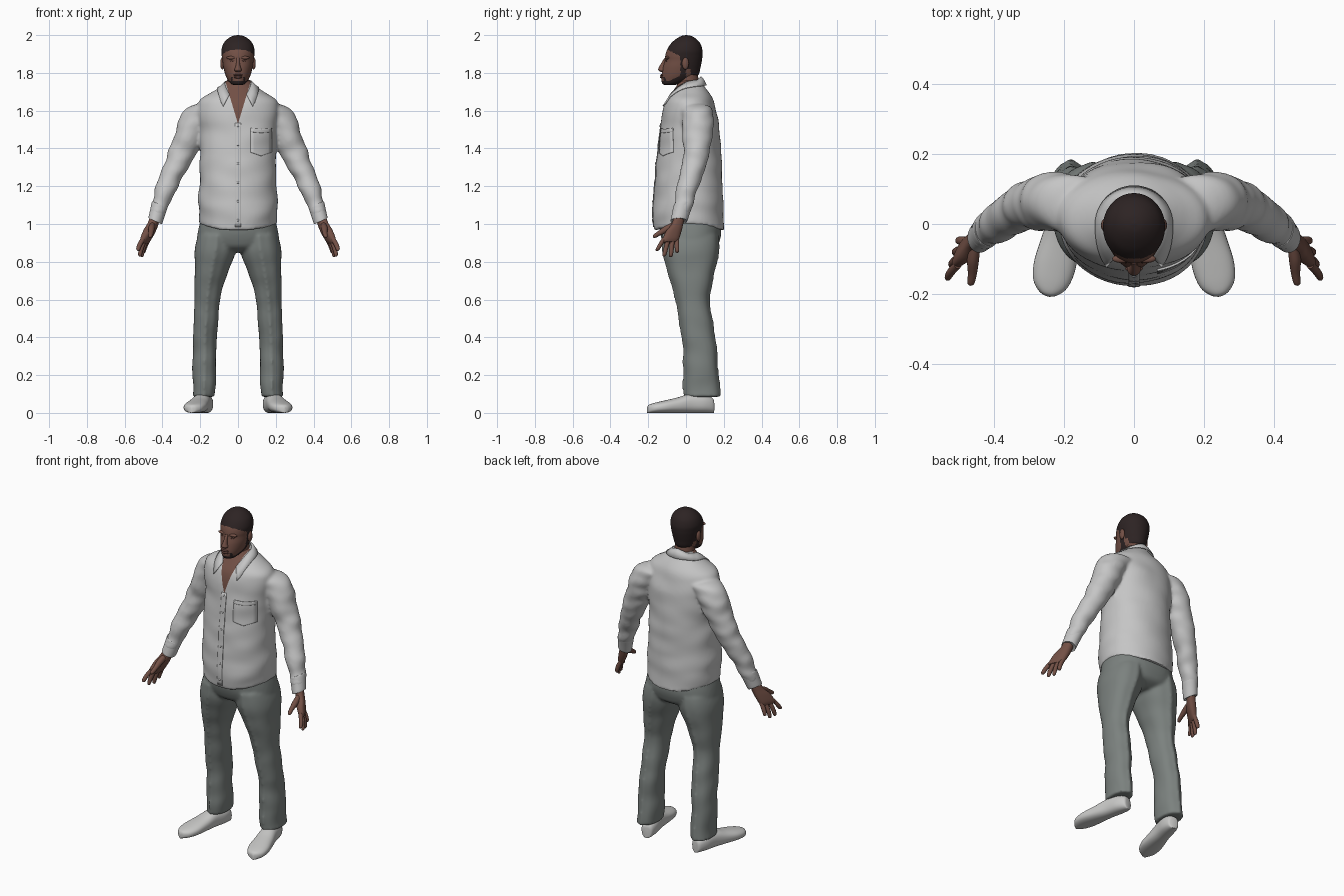
import bpy, bmesh, math
from mathutils import Vector, noise
from mathutils.bvhtree import BVHTree

cube = bpy.data.objects.get("Cube")
if cube:
    bpy.data.objects.remove(cube)

X, Y, Z = Vector((1, 0, 0)), Vector((0, 1, 0)), Vector((0, 0, 1))


def material(name, r, g, b):
    m = bpy.data.materials.new(name)
    m.use_nodes = True
    m.diffuse_color = (r, g, b, 1)
    m.node_tree.nodes["Principled BSDF"].inputs["Base Color"].default_value = (r, g, b, 1)
    return m


SHIRT = material("light grey cloth", 0.56, 0.56, 0.56)
TROUSER = material("grey trouser cloth", 0.2, 0.222, 0.212)
SKIN = material("brown skin", 0.17, 0.08, 0.06)
LIPS = material("dark skin", 0.12, 0.055, 0.044)
HAIR = material("black brown hair", 0.026, 0.017, 0.017)
SHOE = material("pale shoe canvas", 0.58, 0.58, 0.57)


def finish(bm, name, mats, rule=None, mirror=False):
    """Turn a bmesh into a smooth shaded object, coloured by a rule."""
    bmesh.ops.recalc_face_normals(bm, faces=bm.faces)
    for f in bm.faces:
        f.material_index = rule(f.calc_center_median()) if rule else 0
    mesh = bpy.data.meshes.new(name)
    bm.to_mesh(mesh)
    bm.free()
    ob = bpy.data.objects.new(name, mesh)
    bpy.context.collection.objects.link(ob)
    for m in mats:
        mesh.materials.append(m)
    bpy.ops.object.select_all(action='DESELECT')
    ob.select_set(True)
    bpy.context.view_layer.objects.active = ob
    bpy.ops.object.shade_smooth_by_angle(angle=math.radians(50))
    if mirror:
        ob.modifiers.new("Mirror", 'MIRROR').use_mirror_merge = False
    return ob


def weld(name, parts, mats, rule=None, cuts=()):
    """Fuse overlapping parts into one soft skin, cut along colour borders."""
    bm = bmesh.new()
    for ob in parts:
        graph = bpy.context.evaluated_depsgraph_get()
        bm.from_mesh(ob.evaluated_get(graph).to_mesh())
        bpy.data.objects.remove(ob)
    ob = finish(bm, name, [])
    remesh = ob.modifiers.new("Fuse", 'REMESH')
    remesh.mode, remesh.voxel_size = 'VOXEL', 0.009
    ob.modifiers.new("Soften", 'SMOOTH').iterations = 5
    bm = bmesh.new()
    bm.from_mesh(ob.evaluated_get(bpy.context.evaluated_depsgraph_get()).to_mesh())
    bpy.data.objects.remove(ob)
    for point, normal in cuts:
        bmesh.ops.bisect_plane(bm, geom=bm.verts[:] + bm.edges[:] + bm.faces[:],
                               plane_co=point, plane_no=normal)
    return finish(bm, name, mats, rule)


def spline(rings, steps):
    """Catmull-Rom interpolation through the rings."""
    out = []
    for i in range(len(rings) - 1):
        p = [rings[max(0, min(len(rings) - 1, i + k))] for k in (-1, 0, 1, 2)]
        for s in range(steps):
            t = s / steps
            out.append([0.5 * (2 * b + (c - a) * t + (2 * a - 5 * b + 4 * c - d) * t * t
                               + (3 * b - a - 3 * c + d) * t ** 3) for a, b, c, d in zip(*p)])
    return out + [list(rings[-1])]


def loft(name, rings, mats, u=X, v=Y, n=32, power=2, steps=6, fold=0, freq=(9, 9, 9),
         crease=0, warp=None, rule=None, mirror=False):
    """Skin a tube through rings (x, y, z, half size on u, half size on v)."""
    bm = bmesh.new()
    rows = []
    for x, y, z, a, b in spline(rings, steps):
        row = []
        for k in range(n):
            ang = math.tau * k / n
            c, s = math.cos(ang), math.sin(ang)
            off = (u * math.copysign(abs(c) ** (2 / power), c) * max(a, 0.001)
                   + v * math.copysign(abs(s) ** (2 / power), s) * max(b, 0.001))
            p = Vector((x, y, z)) + off
            if fold:
                q = Vector([i * j for i, j in zip(p, freq)])
                p += off.normalized() * fold * noise.noise(q)
            p += v * crease * s * max(0, 1 - abs(c) * 5)
            if warp:
                warp(p)
            row.append(bm.verts.new(p))
        rows.append(row)
    for r, q in zip(rows, rows[1:]):
        for k in range(n):
            bm.faces.new((r[k], r[(k + 1) % n], q[(k + 1) % n], q[k]))
    bm.faces.new(rows[0])
    bm.faces.new(rows[-1])
    return finish(bm, name, mats, rule, mirror)


def upright(rows):
    """Rings from (height, front y, back y, half width)."""
    return [(0, (f + b) / 2, z, w, (b - f) / 2) for z, f, b, w in rows]


def blob(name, loc, size, mat, mirror=False):
    bm = bmesh.new()
    bmesh.ops.create_uvsphere(bm, u_segments=20, v_segments=12, radius=1)
    for vert in bm.verts:
        vert.co = Vector(loc) + Vector([i * j for i, j in zip(vert.co, size)])
    return finish(bm, name, [mat], None, mirror)


def surface(ob):
    return BVHTree.FromPolygons([w.co for w in ob.data.vertices],
                                [p.vertices[:] for p in ob.data.polygons])


def patch(name, tree, outline, mat, lift=0.002, nx=6, nz=24, mirror=False):
    """Thin plate laid on the front of a part; outline(t) gives x0, x1, middle z, end z."""
    bm = bmesh.new()
    grid = []
    for j in range(nz + 1):
        x0, x1, zmid, zend = outline(j / nz)
        row = []
        for i in range(nx + 1):
            t = i / nx
            z = zmid + (zend - zmid) * abs(2 * t - 1)
            hit = tree.ray_cast(Vector((x0 + (x1 - x0) * t, -1, z)), Y)[0]
            row.append(bm.verts.new(hit - Y * lift))
        grid.append(row)
    for r, q in zip(grid, grid[1:]):
        for i in range(nx):
            bm.faces.new((r[i], r[i + 1], q[i + 1], q[i]))
    ob = finish(bm, name, [mat], None, mirror)
    mod = ob.modifiers.new("Thickness", 'SOLIDIFY')
    mod.thickness, mod.offset = lift * 1.6, 0


# Shirt: body and sleeves fused, curved hem, open V neck
def hem(p):
    if p.z < 1.12:
        p.z += 0.035 * min(1, abs(p.x) / 0.2) ** 2 * (1.12 - p.z) / 0.15


def open_neck(c):
    return 1 if c.y < 0.02 and abs(c.x) < (c.z - 1.53) * 0.3 else 0


body = loft("body", upright([
    (0.962, -0.17, 0.203, 0.204), (1.1, -0.175, 0.2, 0.209), (1.2, -0.167, 0.193, 0.206),
    (1.35, -0.153, 0.186, 0.2), (1.45, -0.142, 0.182, 0.203), (1.55, -0.13, 0.172, 0.212),
    (1.62, -0.117, 0.155, 0.216), (1.66, -0.103, 0.141, 0.2), (1.695, -0.08, 0.122, 0.145),
    (1.735, -0.048, 0.095, 0.083), (1.762, -0.033, 0.077, 0.06)]), [], n=96, power=2.12, steps=8,
    fold=0.008, freq=(6, 6, 11), warp=hem)
across = Vector((0.9, 0, 0.43))
arms = loft("arms", [
    (0.1, 0.05, 1.615, 0.05, 0.07), (0.16, 0.056, 1.605, 0.073, 0.083),
    (0.21, 0.062, 1.565, 0.086, 0.084), (0.248, 0.062, 1.485, 0.079, 0.08),
    (0.29, 0.057, 1.39, 0.069, 0.072), (0.333, 0.04, 1.3, 0.061, 0.064),
    (0.38, 0.008, 1.19, 0.053, 0.055), (0.42, -0.018, 1.09, 0.044, 0.05),
    (0.434, -0.027, 1.05, 0.04, 0.045)], [], u=across, n=40, steps=8, fold=0.01,
    freq=(9, 9, 18), mirror=True)
shirt = weld("shirt", [body, arms], [SHIRT, SKIN], open_neck,
             [((0, 0, 1.53), (1, 0, -0.3)), ((0, 0, 1.53), (-1, 0, -0.3))])
cloth = surface(shirt)
patch("button_placket", cloth, lambda t: (-0.016, 0.016, 0.985 + 0.55 * t, 0.985 + 0.55 * t), SHIRT)
patch("chest_pocket", cloth, lambda t: (0.066, 0.178, 1.36 + 0.14 * t, 1.38 + 0.125 * t), SHIRT)
patch("pocket_band", cloth, lambda t: (0.066, 0.178, 1.482 + 0.02 * t, 1.487 + 0.02 * t), SHIRT,
      0.0035, nz=4)
for i in range(6):
    spot = cloth.ray_cast(Vector((0, -1, 1.02 + 0.1 * i)), Y)[0]
    blob("shirt_button", spot - Y * 0.004, (0.006, 0.003, 0.006), SHIRT)
loft("cuffs", [
    (0.413, -0.014, 1.1, 0.04, 0.047), (0.416, -0.016, 1.095, 0.045, 0.051),
    (0.438, -0.036, 1.022, 0.041, 0.046), (0.439, -0.037, 1.018, 0.034, 0.04)],
    [SHIRT], u=across, fold=0.004, mirror=True)

# Folded collar ribbon running round the neck to two front points, resting on the shirt
bm = bmesh.new()
edges = []
for i in range(-32, 33):
    t = abs(i) / 32
    a = math.radians(90 - 142 * t)
    side = -1 if i < 0 else 1
    c, s = math.cos(a) * side, math.sin(a)
    stand = Vector((0.072 * c, 0.01 + (0.07 if s > 0 else 0.12) * s, 1.783 - 0.11 * t ** 1.5))
    fall = Vector(((0.105 + 0.022 * t ** 3) * c, 0.01 + (0.1 if s > 0 else 0.17) * s,
                   1.735 - 0.11 * t ** 3))
    mid = stand.lerp(fall, 0.5) + Z * 0.006
    for p in (stand, mid, fall):
        hit = cloth.ray_cast(Vector((p.x, p.y, 1.8)), -Z)[0]
        if hit:
            p.z = max(p.z, hit.z + 0.007)
    edges.append([bm.verts.new(p) for p in (stand, mid, fall)])
for r, q in zip(edges, edges[1:]):
    for k in range(2):
        bm.faces.new((r[k], q[k], q[k + 1], r[k + 1]))
collar = finish(bm, "shirt_collar", [SHIRT])
collar.modifiers.new("Thickness", 'SOLIDIFY').thickness = 0.005

# Hands: palm, four fingers and a thumb, palms turned slightly forwards
thick, wide = Vector((0.85, 0.35, 0.4)), Vector((-0.42, 0.91, 0))
loft("palms", [
    (0.434, -0.032, 1.05, 0.025, 0.03), (0.45, -0.046, 1.0, 0.025, 0.033),
    (0.47, -0.066, 0.96, 0.025, 0.045), (0.489, -0.08, 0.92, 0.02, 0.047),
    (0.496, -0.085, 0.902, 0.013, 0.043)], [SKIN], u=thick, v=wide, power=2.4, mirror=True)
for finger, k, spread, low in (("index", -1.5, -0.04, 0.858), ("middle", -0.5, -0.024, 0.828),
                               ("ring", 0.5, -0.01, 0.825), ("little", 1.5, 0.002, 0.848)):
    path = []
    for t, r in ((0, 0.012), (0.5, 0.0125), (0.85, 0.011), (0.96, 0.008), (1, 0.002)):
        path.append((0.486 - 0.01 * k + 0.046 * t - 0.016 * t * t, -0.082 + 0.022 * k + spread * t,
                     0.925 + (low - 0.925) * t, r, r))
    loft(finger + "_fingers", path, [SKIN], u=across, n=14, steps=3, mirror=True)
loft("thumbs", [
    (0.452, -0.055, 0.995, 0.015, 0.019), (0.458, -0.1, 0.975, 0.017, 0.018),
    (0.46, -0.14, 0.952, 0.013, 0.013), (0.464, -0.168, 0.935, 0.01, 0.01),
    (0.465, -0.175, 0.931, 0.002, 0.002)], [SKIN], v=Vector((0, -0.45, 0.9)), n=16, mirror=True)

# Trousers: seat and two creased legs fused
seat = loft("seat", upright([
    (0.85, -0.06, 0.11, 0.09), (0.875, -0.105, 0.16, 0.175), (0.91, -0.125, 0.178, 0.214),
    (0.96, -0.138, 0.187, 0.212), (1.03, -0.14, 0.178, 0.195)]), [], n=64, power=2.3)
legs = loft("legs", [
    (0.181, 0.083, 0.085, 0.06, 0.091), (0.179, 0.083, 0.12, 0.059, 0.09),
    (0.177, 0.077, 0.25, 0.06, 0.086), (0.174, 0.068, 0.4, 0.062, 0.081),
    (0.167, 0.047, 0.52, 0.066, 0.083), (0.161, 0.033, 0.62, 0.071, 0.088),
    (0.143, 0.029, 0.73, 0.088, 0.113), (0.126, 0.027, 0.82, 0.104, 0.136),
    (0.115, 0.026, 0.88, 0.106, 0.146), (0.11, 0.024, 0.94, 0.098, 0.142)], [], n=48,
    power=2.25, steps=10, fold=0.008, freq=(7, 7, 10), crease=0.011, mirror=True)
weld("trousers", [seat, legs], [TROUSER])

# Ankles and slip-on shoes with toes turned out
loft("ankles", [(0.178, 0.075, 0.05, 0.035, 0.045), (0.18, 0.078, 0.14, 0.035, 0.045)],
     [SKIN], mirror=True)
shoe = [(0.147, 0.012, 0.05), (0.138, 0.032, 0.08), (0.09, 0.046, 0.098), (0.02, 0.048, 0.1),
        (-0.05, 0.055, 0.08), (-0.12, 0.06, 0.064), (-0.17, 0.05, 0.052),
        (-0.197, 0.027, 0.042), (-0.206, 0.006, 0.028)]
loft("shoes", [(0.165 + (0.14 - y) * 0.235, y, h / 2, w, h / 2) for y, w, h in shoe], [SHOE],
     u=Vector((0.97, 0.23, 0)), v=Z, power=2.4, mirror=True)


# Neck and head, with hair and beard coloured by position
def head_colour(c):
    x, y, z = abs(c.x), c.y, c.z
    if z > 1.918 - (y + 0.09) * 0.5 or (y > 0.01 and z > 1.82) or (y > 0.025 and z > 1.765):
        return 1
    if y < 0.0 and z < 1.757 + max(0, y + 0.09) * 0.5:
        return 1
    if -0.03 < y < 0 and z > 1.78 and x > 0.04:
        return 1
    return 1 if y < -0.09 and z < 1.778 and 0.028 < x < 0.038 else 0


loft("neck", upright([(1.6, -0.05, 0.09, 0.07), (1.68, -0.055, 0.085, 0.064),
                      (1.75, -0.045, 0.07, 0.058), (1.8, -0.045, 0.06, 0.055)]), [SKIN])
head = loft("head", upright([
    (1.735, -0.112, -0.06, 0.018), (1.742, -0.124, -0.035, 0.037), (1.76, -0.13, 0.03, 0.052),
    (1.79, -0.129, 0.066, 0.067), (1.83, -0.122, 0.077, 0.077), (1.865, -0.112, 0.084, 0.082),
    (1.89, -0.11, 0.087, 0.086), (1.92, -0.101, 0.087, 0.088), (1.955, -0.08, 0.076, 0.077),
    (1.98, -0.052, 0.054, 0.055), (1.995, -0.025, 0.028, 0.029), (2.0, -0.002, 0.004, 0.004)]),
    [SKIN, HAIR], n=96, steps=8, rule=head_colour)
loft("nose", [(0, -0.108, 1.878, 0.009, 0.006), (0, -0.117, 1.855, 0.009, 0.012),
              (0, -0.125, 1.83, 0.014, 0.018), (0, -0.126, 1.815, 0.02, 0.021),
              (0, -0.122, 1.806, 0.013, 0.013)], [SKIN], n=20)
blob("ears", (0.083, -0.003, 1.85), (0.011, 0.018, 0.032), SKIN, True)
blob("upper_lip", (0, -0.126, 1.788), (0.025, 0.011, 0.006), LIPS)
blob("lower_lip", (0, -0.126, 1.777), (0.022, 0.012, 0.007), LIPS)
blob("brow_ridges", (0.034, -0.099, 1.88), (0.028, 0.012, 0.009), SKIN, True)
patch("eyes", surface(head), lambda t: (0.022, 0.046, 1.86 + 0.007 * t, 1.864), LIPS,
      nz=4, mirror=True)
